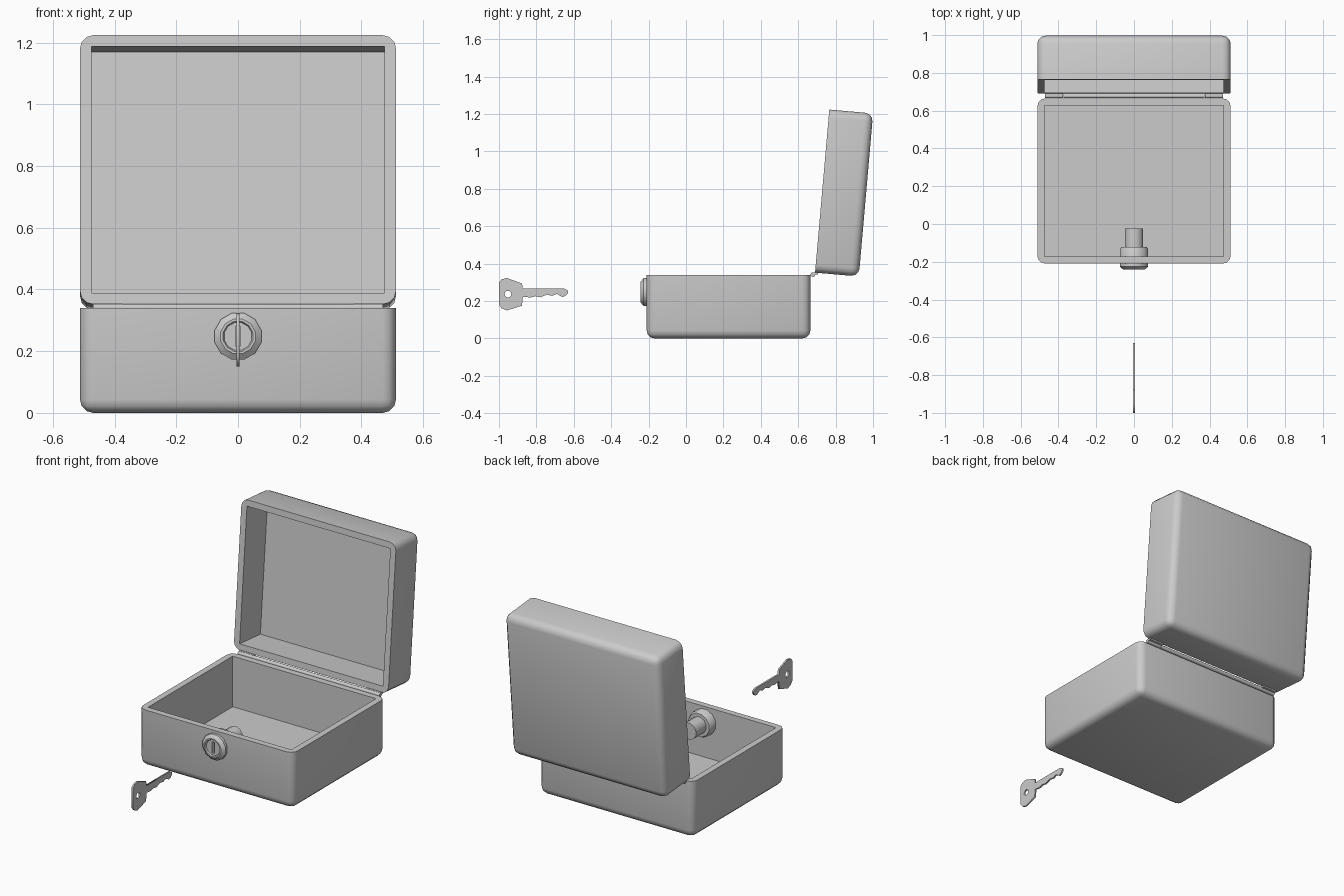
import bpy, bmesh
from math import radians, pi, cos, sin
from mathutils import Matrix, Vector

if "Cube" in bpy.data.objects:
    bpy.data.objects.remove(bpy.data.objects["Cube"])


def finish(bm, name, angle=35):
    bmesh.ops.recalc_face_normals(bm, faces=bm.faces)
    me = bpy.data.meshes.new(name)
    bm.to_mesh(me)
    bm.free()
    ob = bpy.data.objects.new(name, me)
    bpy.context.collection.objects.link(ob)
    smooth(ob, angle)
    return ob


def smooth(ob, angle=35):
    bpy.ops.object.select_all(action='DESELECT')
    ob.select_set(True)
    bpy.context.view_layer.objects.active = ob
    bpy.ops.object.shade_smooth_by_angle(angle=radians(angle))


def block(lo, hi):
    bm = bmesh.new()
    lo, hi = Vector(lo), Vector(hi)
    size = hi - lo
    bmesh.ops.create_cube(bm, size=1, matrix=Matrix.Translation((lo + hi) / 2) @ Matrix.Diagonal((*size, 1)))
    return bm


def cut(ob, cutter):
    mod = ob.modifiers.new("cut", 'BOOLEAN')
    mod.operation = 'DIFFERENCE'
    mod.solver = 'EXACT'
    mod.object = cutter
    bpy.context.view_layer.objects.active = ob
    bpy.ops.object.modifier_apply(modifier=mod.name)
    bpy.data.objects.remove(cutter)
    smooth(ob)


def tray(name, height):
    # open box, rounded everywhere except at the rim
    w, d, wall, floor = 0.512, 0.875, 0.037, 0.037
    bm = block((-w, 0, 0), (w, d, height))
    edges = [e for e in bm.edges if min(v.co.z for v in e.verts) < height - 0.01]
    bmesh.ops.bevel(bm, geom=edges, offset=0.043, segments=3, profile=0.5, affect='EDGES')
    ob = finish(bm, name)
    cut(ob, finish(block((-w + wall, wall, floor), (w - wall, d - wall, height + 0.1)), "cavity"))
    return ob


def lathe(name, profile, steps, centre):
    # revolve (radius, y) points about the y axis
    bm = bmesh.new()
    rings = []
    for r, y in profile:
        ring = [bm.verts.new((r * cos((k + .5) * 2 * pi / steps), y, r * sin((k + .5) * 2 * pi / steps)))
                for k in range(steps)]
        rings.append(ring)
    for a, b in zip(rings, rings[1:]):
        for k in range(steps):
            n = (k + 1) % steps
            bm.faces.new((a[k], a[n], b[n], b[k]))
    bm.faces.new(rings[0])
    bm.faces.new(rings[-1])
    ob = finish(bm, name)
    ob.location = centre
    bpy.context.view_layer.update()
    return ob


# Box halves
base = tray("box_base", 0.34)
base.location.y = -0.21
lid = tray("box_lid", 0.235)
tilt = radians(85)
lid.rotation_euler.x = tilt
lid.location = (0, 0.69 + 0.235 * sin(tilt), 0.352 - 0.235 * cos(tilt))

# Hinge: central barrel, two end barrels and the leaves behind them
def barrel(name, x0, x1, r):
    bm = bmesh.new()
    m = Matrix.Translation(((x0 + x1) / 2, 0.678, 0.341)) @ Matrix.Rotation(pi / 2, 4, 'Y')
    bmesh.ops.create_cone(bm, cap_ends=True, segments=12, radius1=r, radius2=r, depth=x1 - x0, matrix=m)
    finish(bm, name)

barrel("hinge_barrel", -0.374, 0.374, 0.012)
for side, x in (("left", -0.4225), ("right", 0.4225)):
    barrel("hinge_end_" + side, x - 0.0475, x + 0.0475, 0.012)
    finish(block((x - 0.0475, 0.678, 0.342), (x + 0.0475, 0.705, 0.354)), "hinge_leaf_" + side)

# Lock: front ring with recessed plug, inner collar and barrel
lock = lathe("lock", [(0.046, -0.234), (0.050, -0.242), (0.058, -0.242), (0.078, -0.226), (0.078, -0.135),
                      (0.070, -0.122), (0.050, -0.122), (0.050, -0.025)], 12, (0, 0, 0.248))
cut(lock, finish(block((-0.007, -0.3, 0.215), (0.007, -0.19, 0.281)), "keyway"))

# Key: flat outline with a round hole
outline = [(-1, .180), (-1, .300), (-.985, .317), (-.957, .323), (-.877, .294), (-.872, .266), (-.650, .266),
           (-.632, .256), (-.630, .243), (-.645, .227), (-.662, .222), (-.690, .238), (-.715, .228),
           (-.745, .234), (-.780, .220), (-.805, .226), (-.830, .219), (-.872, .223), (-.877, .175),
           (-.957, .150), (-.985, .160)]
hole = [(-.952 + .018 * cos(k * pi / 6), .237 + .018 * sin(k * pi / 6)) for k in range(12)]
curve = bpy.data.curves.new("key", 'CURVE')
curve.dimensions = '2D'
curve.fill_mode = 'BOTH'
curve.extrude = 0.005
for pts in (outline, hole):
    s = curve.splines.new('POLY')
    s.points.add(len(pts) - 1)
    for p, (a, b) in zip(s.points, pts):
        p.co = (a, b, 0, 1)
    s.use_cyclic_u = True
key = bpy.data.objects.new("key", curve)
bpy.context.collection.objects.link(key)
key.rotation_euler = (pi / 2, 0, pi / 2)
bpy.ops.object.select_all(action='DESELECT')
key.select_set(True)
bpy.context.view_layer.objects.active = key
bpy.ops.object.convert(target='MESH')
